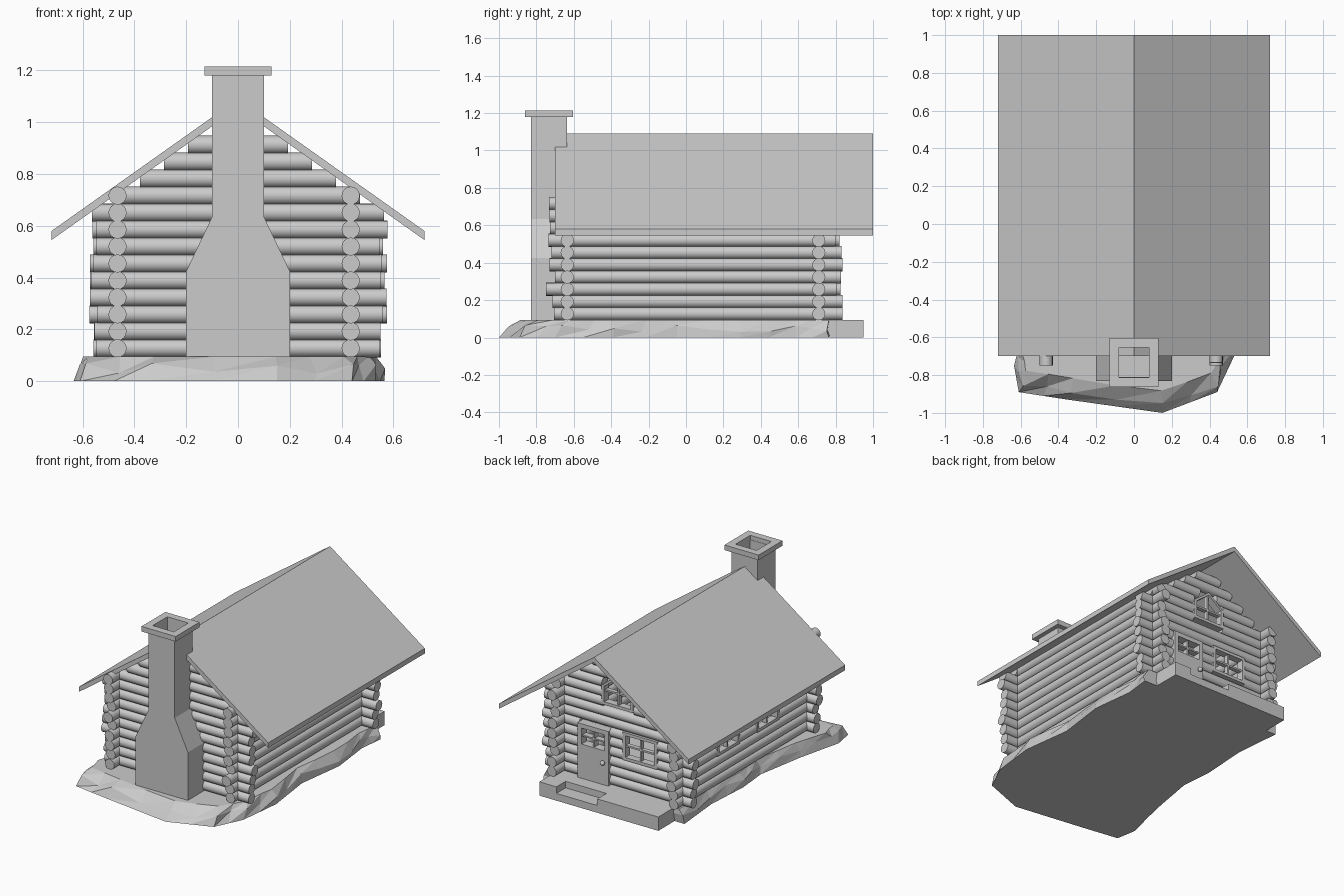
import bpy, bmesh, random
from math import radians, pi
from mathutils import Matrix, Vector

if "Cube" in bpy.data.objects:
    bpy.data.objects.remove(bpy.data.objects["Cube"])

random.seed(4)
R, PITCH = 0.035, 0.0655
LEFT, RIGHT, FRONT, BACK = -0.465, 0.435, -0.635, 0.71
BASE = 0.095


def finish(name, bm, smooth=False):
    bmesh.ops.recalc_face_normals(bm, faces=bm.faces[:])
    me = bpy.data.meshes.new(name)
    bm.to_mesh(me)
    bm.free()
    ob = bpy.data.objects.new(name, me)
    bpy.context.collection.objects.link(ob)
    if smooth:
        bpy.ops.object.select_all(action='DESELECT')
        ob.select_set(True)
        bpy.context.view_layer.objects.active = ob
        bpy.ops.object.shade_smooth_by_angle(angle=radians(35))
    return ob


def add_box(bm, x, y, z):
    c = Vector(((x[0] + x[1]) / 2, (y[0] + y[1]) / 2, (z[0] + z[1]) / 2))
    s = (x[1] - x[0], y[1] - y[0], z[1] - z[0], 1)
    bmesh.ops.create_cube(bm, size=1, matrix=Matrix.Translation(c) @ Matrix.Diagonal(s))


def boxes(name, *dims):
    bm = bmesh.new()
    for d in dims:
        add_box(bm, *d)
    return finish(name, bm)


def prism(name, pts, y0, y1):
    bm = bmesh.new()
    f = bm.faces.new([bm.verts.new((x, y0, z)) for x, z in pts])
    ext = bmesh.ops.extrude_face_region(bm, geom=[f])['geom']
    bmesh.ops.translate(bm, vec=(0, y1 - y0, 0), verts=[v for v in ext if isinstance(v, bmesh.types.BMVert)])
    bm.faces.ensure_lookup_table()
    return finish(name, bm)


def frame(name, pts, t, d0, d1, place, mullions=()):
    """Ring-shaped frame around a convex outline; place(u, depth, v) maps to space."""
    us, vs = [p[0] for p in pts], [p[1] for p in pts]
    cu, cv = (min(us) + max(us)) / 2, (min(vs) + max(vs)) / 2
    ku = 1 - 2 * t / (max(us) - min(us))
    kv = 1 - 2 * t / (max(vs) - min(vs))
    inner = [(cu + (u - cu) * ku, cv + (v - cv) * kv) for u, v in pts]
    bm = bmesh.new()
    loops = [[bm.verts.new((u, d, v)) for u, v in ring]
             for ring, d in ((pts, d0), (pts, d1), (inner, d1), (inner, d0))]
    n = len(pts)
    for k in range(4):
        a, b = loops[k], loops[(k + 1) % 4]
        for i in range(n):
            bm.faces.new((a[i], a[(i + 1) % n], b[(i + 1) % n], b[i]))
    for u, v in mullions:
        add_box(bm, u, (d0 + 0.01, d1 - 0.01), v)
    for v in bm.verts:
        v.co = place(*v.co)
    return finish(name, bm)


def rect(u0, u1, v0, v1):
    return [(u0, v0), (u1, v0), (u1, v1), (u0, v1)]


def add_log(bm, axis, a, b, other, z, holes):
    """One log from a to b, left out where a window or door sits."""
    spans = [(a, b)]
    for h0, h1, z0, z1 in holes:
        if z0 < z < z1:
            spans = [s for p, q in spans for s in ((p, min(q, h0)), (max(p, h1), q)) if s[1] - s[0] > 0.01]
    for p, q in spans:
        m = (p + q) / 2
        if axis == 'X':
            mat = Matrix.Translation((m, other, z)) @ Matrix.Rotation(pi / 2, 4, 'Y')
        else:
            mat = Matrix.Translation((other, m, z)) @ Matrix.Rotation(pi / 2, 4, 'X')
        bmesh.ops.create_cone(bm, cap_ends=True, segments=16, radius1=R, radius2=R, depth=q - p, matrix=mat)


# Log walls: gable walls run up under the roof, side walls have ten courses
back_holes = [(0.06, 0.295, 0.0, 0.47), (-0.30, -0.04, 0.31, 0.49),
              (-0.12, 0.12, 0.64, 0.80), (-0.07, 0.07, 0.80, 0.86)]
left_holes = [(0.13, 0.37, 0.31, 0.49), (-0.30, -0.06, 0.31, 0.49)]
for name, y, holes in (('front_wall_logs', FRONT, []), ('back_wall_logs', BACK, back_holes)):
    bm = bmesh.new()
    for i in range(14):
        z = 0.127 + i * PITCH
        lim = (1.05 - z) / 0.708
        add_log(bm, 'X', max(-random.uniform(0.54, 0.575), -lim), min(random.uniform(0.545, 0.58), lim), y, z, holes)
    finish(name, bm, True)
for name, x, holes in (('left_wall_logs', LEFT, left_holes), ('right_wall_logs', RIGHT, [])):
    bm = bmesh.new()
    for i in range(10):
        add_log(bm, 'Y', random.uniform(-0.75, -0.70), random.uniform(0.79, 0.84), x, 0.127 + i * PITCH, holes)
    finish(name, bm, True)

# Roof
prism('roof', [(0, 1.09), (0.72, 0.58), (0.72, 0.545), (0, 1.055), (-0.72, 0.545), (-0.72, 0.58)], -0.70, 1.0)

# Chimney with tapered shoulders, open flue and cap
half = [(0.2, BASE - 0.01), (0.2, 0.425), (0.1, 0.635), (0.1, 1.185)]
chimney = prism('chimney', half + [(-x, z) for x, z in reversed(half)], -0.83, -0.635)
flue = boxes('flue_cutter', ((-0.08, 0.08), (-0.81, -0.653), (0.9, 1.3)))
flue.hide_render = True
flue.hide_set(True)
mod = chimney.modifiers.new('flue', 'BOOLEAN')
mod.object = flue
mod.solver = 'EXACT'
frame('chimney_cap', rect(-0.13, 0.13, -0.862, -0.603), 0.05, 1.18, 1.215, lambda u, d, v: (u, v, d))

# Windows
def window(name, u0, u1, v0, v1, place):
    cu, cv = (u0 + u1) / 2, (v0 + v1) / 2
    frame(name, rect(u0, u1, v0, v1), 0.02, 0, 0.05, place,
          [((cu - 0.006, cu + 0.006), (v0 + 0.01, v1 - 0.01)), ((u0 + 0.01, u1 - 0.01), (cv - 0.006, cv + 0.006))])


def on_back(u, d, v):
    return (u, BACK - 0.015 + d, v)


def on_left(u, d, v):
    return (LEFT + 0.015 - d, u, v)


window('back_window', -0.30, -0.04, 0.30, 0.49, on_back)
window('left_window_rear', 0.13, 0.37, 0.30, 0.49, on_left)
window('left_window_front', -0.30, -0.06, 0.30, 0.49, on_left)
frame('gable_window', [(-0.12, 0.64), (0.12, 0.64), (0.12, 0.77), (0, 0.865), (-0.12, 0.77)], 0.02, 0, 0.05, on_back,
      [((-0.006, 0.006), (0.65, 0.85)), ((-0.11, 0.11), (0.73, 0.742))])

# Door: lower panel, glazed top and knob
boxes('door_panel', ((0.06, 0.295), (0.70, 0.757), (BASE - 0.005, 0.30)))
frame('door_glazing', rect(0.06, 0.295, 0.30, 0.47), 0.03, 0, 0.062, on_back,
      [((0.172, 0.183), (0.32, 0.45)), ((0.08, 0.28), (0.38, 0.39))])
bm = bmesh.new()
bmesh.ops.create_uvsphere(bm, u_segments=12, v_segments=8, radius=0.016, matrix=Matrix.Translation((0.095, 0.772, 0.25)))
finish('door_knob', bm, True)

# Porch with a sunken step in front of the door
boxes('porch', ((-0.455, 0.01), (0.72, 0.95), (0, BASE)), ((0.32, 0.45), (0.72, 0.95), (0, BASE)),
      ((0.01, 0.32), (0.72, 0.85), (0, BASE)))
boxes('door_step', ((0.01, 0.32), (0.85, 0.95), (0, 0.05)))

# Rough stone base: faceted rings between a wide foot and a flat top
foot = [(-0.61, -0.89), (-0.35, -0.93), (0.15, -1.0), (0.44, -0.89), (0.53, -0.70), (0.565, -0.4),
        (0.52, -0.05), (0.565, 0.3), (0.53, 0.6), (0.55, 0.78), (-0.53, 0.79), (-0.5, 0.45),
        (-0.52, 0.12), (-0.50, -0.1), (-0.56, -0.45), (-0.635, -0.75)]
ring = []
for i, p in enumerate(foot):
    q = foot[(i + 1) % len(foot)]
    ring += [p, ((p[0] + q[0]) / 2, (p[1] + q[1]) / 2)]
bm = bmesh.new()
rings = []
for z, kx, ky, jit in ((0, 1, 1, 0), (0.05, 0.985, 0.95, 0.015), (BASE, 0.94, 0.88, 0.008)):
    rings.append([bm.verts.new((x * kx + random.uniform(-jit, jit),
                                y * (ky if y < -0.5 else 0.98) + random.uniform(-jit, jit),
                                z + (random.uniform(-0.02, 0.02) if z == 0.05 else 0))) for x, y in ring])
for a, b in zip(rings, rings[1:]):
    for i in range(len(ring)):
        j = (i + 1) % len(ring)
        bm.faces.new((a[i], a[j], b[j]))
        bm.faces.new((a[i], b[j], b[i]))
bm.faces.new(rings[0])
bm.faces.new(rings[-1])
finish('stone_base', bm)
